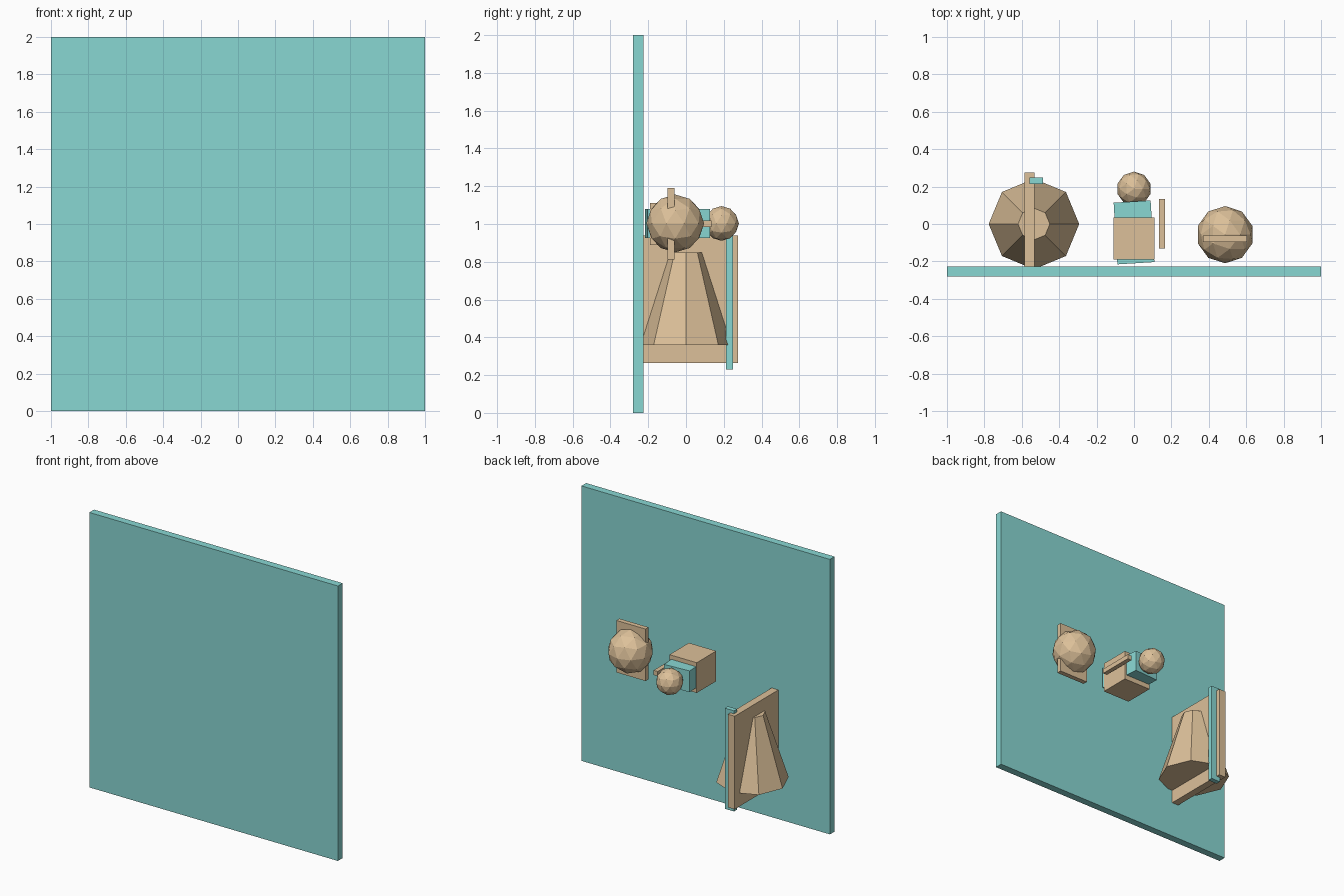
import bpy
from math import radians

if "Cube" in bpy.data.objects:
    bpy.data.objects.remove(bpy.data.objects["Cube"])


def material(name, color):
    m = bpy.data.materials.new(name)
    m.diffuse_color = color
    m.use_nodes = True
    m.node_tree.nodes["Principled BSDF"].inputs["Base Color"].default_value = m.diffuse_color
    return m


TEAL = material("teal", (0.25, 0.68, 0.65, 1))
TAN = material("tan", (0.72, 0.53, 0.32, 1))


def finish(name, mat):
    ob = bpy.context.object
    ob.name = name
    ob.data.materials.append(mat)
    return ob


def box(name, x, y, z, mat, turn=0):
    """Box from (min, max) ranges, turned about its own vertical axis."""
    spans = (x, y, z)
    bpy.ops.mesh.primitive_cube_add(
        size=1, location=[(a + b) / 2 for a, b in spans],
        rotation=(0, 0, radians(turn)))
    ob = finish(name, mat)
    ob.scale = [b - a for a, b in spans]
    return ob


def ball(name, location, radius):
    bpy.ops.mesh.primitive_ico_sphere_add(
        subdivisions=2, radius=radius, location=location)
    return finish(name, TAN)


# Upright panel
box("wall_panel", (-1, 1), (-0.28, -0.226), (0, 2), TEAL)

# Left group: eight-sided tapered body, cross board and side strip
bpy.ops.mesh.primitive_cone_add(
    vertices=8, radius1=0.242, radius2=0.085, depth=0.49,
    location=(-0.535, 0, 0.605), rotation=(0, 0, 0))
finish("tapered_body", TAN)
box("cross_board", (-0.585, -0.531), (-0.226, 0.276), (0.263, 0.94), TAN)
box("side_strip", (-0.56, -0.486), (0.213, 0.248), (0.23, 0.962), TEAL)

# Middle group: block with a slightly turned insert, ball and side rod
box("middle_block", (-0.11, 0.11), (-0.19, 0.034), (0.89, 1.11), TAN)
box("turned_insert", (-0.099, 0.099), (-0.21, 0.12), (0.926, 1.08), TEAL, 3.5)
ball("small_ball", (0, 0.188, 1.003), 0.092)
box("side_rod", (0.134, 0.167), (-0.13, 0.134), (0.985, 1.019), TAN)

# Right group: large ball with an upright plate through it
ball("large_ball", (0.487, -0.057, 1.003), 0.153)
box("upright_plate", (0.369, 0.604), (-0.097, -0.062), (0.812, 1.19), TAN)
